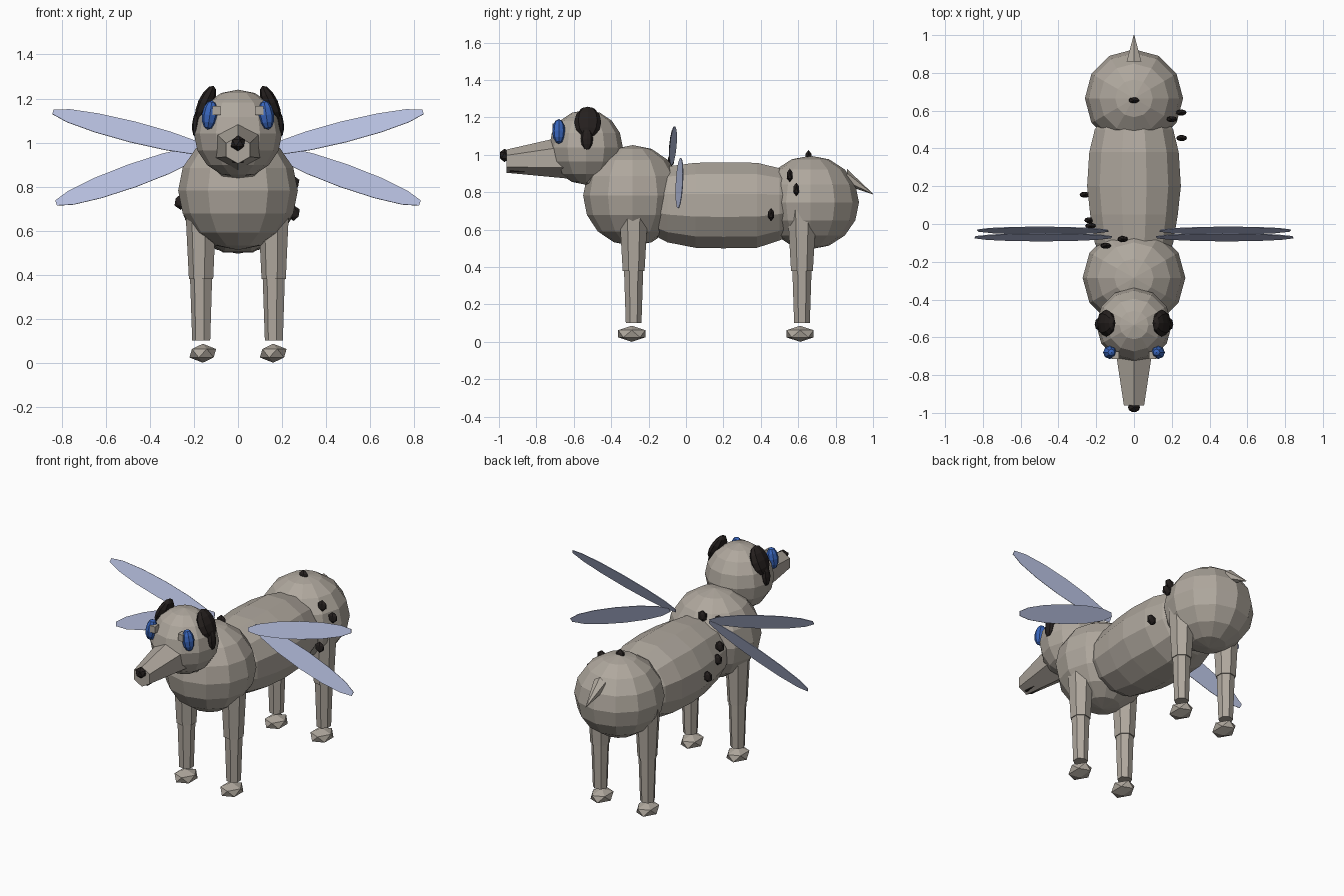
import bpy, bmesh, math
from mathutils import Matrix, Vector

if "Cube" in bpy.data.objects:
    bpy.data.objects.remove(bpy.data.objects["Cube"], do_unlink=True)


def material(name, rgb):
    m = bpy.data.materials.new(name)
    m.use_nodes = True
    m.diffuse_color = (*rgb, 1)
    m.node_tree.nodes["Principled BSDF"].inputs["Base Color"].default_value = (*rgb, 1)
    return m


FUR = material("warm_grey_fur", (0.43, 0.39, 0.34))
BLACK = material("soft_black", (0.018, 0.014, 0.013))
BLUE = material("eye_blue", (0.04, 0.13, 0.5))
WING = material("pale_lavender", (0.46, 0.51, 0.72))


def finish(name, bm, mat):
    bmesh.ops.recalc_face_normals(bm, faces=bm.faces)
    mesh = bpy.data.meshes.new(name)
    bm.to_mesh(mesh)
    bm.free()
    mesh.materials.append(mat)
    ob = bpy.data.objects.new(name, mesh)
    bpy.context.collection.objects.link(ob)
    return ob


def placed(loc, size, tilt=0):
    return Matrix.Translation(loc) @ Matrix.Rotation(tilt, 4, 'Y') @ Matrix.Diagonal((*size, 1))


def ball(name, loc, size, mat, segs=12, rings=8, tilt=0):
    bm = bmesh.new()
    bmesh.ops.create_uvsphere(bm, u_segments=segs, v_segments=rings, radius=1,
                              matrix=placed(loc, size, tilt))
    return finish(name, bm, mat)


def pebble(name, loc, size, mat):
    bm = bmesh.new()
    bmesh.ops.create_icosphere(bm, subdivisions=1, radius=1, matrix=placed(loc, size))
    return finish(name, bm, mat)


def box(name, loc, size, mat):
    bm = bmesh.new()
    bmesh.ops.create_cube(bm, size=1, matrix=placed(loc, size))
    return finish(name, bm, mat)


def loft(name, rings, sides, mat, upright=False):
    """Skin through rings of (x, y, z, half width, half height)."""
    bm = bmesh.new()
    loops = []
    for x, y, z, w, h in rings:
        loop = []
        for i in range(sides):
            a = math.tau * (i + 0.5) / sides
            u, v = w * math.cos(a), h * math.sin(a)
            loop.append(bm.verts.new((x + u, y + v, z) if upright else (x + u, y, z + v)))
        loops.append(loop)
    for a, b in zip(loops, loops[1:]):
        for i in range(sides):
            j = (i + 1) % sides
            bm.faces.new((a[i], a[j], b[j], b[i]))
    bm.faces.new(loops[0])
    bm.faces.new(loops[-1])
    return finish(name, bm, mat)


def wing(name, root, tip, half_width, pitch):
    """Thin flat ellipse running from root to tip."""
    root, tip = Vector(root), Vector(tip)
    along = (tip - root).normalized()
    across = Vector((-along.z, 0, along.x)) * math.copysign(1, along.x)
    across = across * math.cos(pitch) + Vector((0, math.sin(pitch), 0))
    normal = along.cross(across)
    basis = Matrix((along, across, normal)).transposed().to_4x4()
    size = Matrix.Diagonal(((tip - root).length / 2, half_width, 0.002, 1))
    bm = bmesh.new()
    bmesh.ops.create_cone(bm, cap_ends=True, segments=14, radius1=1, radius2=1, depth=2,
                          matrix=Matrix.Translation((root + tip) / 2) @ basis @ size)
    return finish(name, bm, WING)


# Trunk
ball("chest", (0, -0.285, 0.782), (0.272, 0.265, 0.27), FUR)
ball("rump", (0, 0.665, 0.745), (0.26, 0.26, 0.25), FUR)
loft("belly", [(0, -0.2, 0.74, 0.17, 0.16), (0, -0.1, 0.735, 0.215, 0.21),
               (0, 0.05, 0.73, 0.24, 0.235), (0, 0.2, 0.73, 0.257, 0.238),
               (0, 0.38, 0.73, 0.245, 0.235), (0, 0.5, 0.735, 0.215, 0.2),
               (0, 0.6, 0.74, 0.15, 0.15)], 12, FUR)
loft("neck", [(0, -0.58, 0.99, 0.12, 0.12), (0, -0.38, 0.86, 0.14, 0.14)], 10, FUR)
loft("tail", [(0, 0.86, 0.88, 0.045, 0.045), (0, 1.0, 0.79, 0.002, 0.002)], 6, FUR)

# Head
ball("head", (0, -0.535, 1.04), (0.2, 0.197, 0.2), FUR)
loft("snout", [(0, -0.6, 0.99, 0.125, 0.12), (0, -0.96, 0.966, 0.062, 0.062)], 6, FUR)
pebble("nose", (0, -0.97, 0.997), (0.036, 0.03, 0.036), BLACK)
box("mouth", (0, -0.9, 0.912), (0.05, 0.08, 0.008), BLACK)

# Mirrored parts
for side, s in (("left", 1), ("right", -1)):
    ball(side + "_eye", (s * 0.128, -0.68, 1.125), (0.036, 0.035, 0.067), BLUE, 8, 6, s * -0.15)
    box(side + "_eye_glint", (s * 0.098, -0.695, 1.145), (0.036, 0.04, 0.042), FUR)
    ball(side + "_ear", (s * 0.147, -0.525, 1.175), (0.036, 0.072, 0.09), BLACK, 8, 6, s * -0.42)
    ball(side + "_ear_tip", (s * 0.188, -0.53, 1.085), (0.02, 0.033, 0.06), BLACK, 8, 6, s * -0.1)
    wing(side + "_upper_wing", (s * 0.11, -0.07, 0.955), (s * 0.85, -0.07, 1.142), 0.052, 0.4)
    wing(side + "_lower_wing", (s * 0.13, -0.035, 0.975), (s * 0.835, -0.035, 0.722), 0.057, 0.35)
    for end, y in (("front", -0.28), ("back", 0.62)):
        leg = side + "_" + end
        x = s * 0.165
        loft(leg + "_upper_leg", [(x, y, 0.72, 0.075, 0.08), (x, y, 0.38, 0.058, 0.06)],
             7, FUR, True)
        loft(leg + "_lower_leg", [(x, y, 0.42, 0.054, 0.054), (x, y, 0.1, 0.043, 0.043)],
             7, FUR, True)
        pebble(leg + "_paw", (s * 0.16, y - 0.01, 0.043), (0.068, 0.085, 0.043), FUR)

# Spots scattered over the coat
spots = [(0, 0.655, 0.99), (0.2, 0.555, 0.89), (0.25, 0.59, 0.815), (0.252, 0.455, 0.68),
         (-0.26, 0.155, 0.73), (-0.235, 0.02, 0.78), (-0.23, -0.01, 0.85),
         (-0.06, -0.08, 0.97), (-0.15, -0.115, 0.95)]
for i, p in enumerate(spots):
    pebble(f"spot_{i + 1}", p, (0.032, 0.018, 0.036), BLACK)
